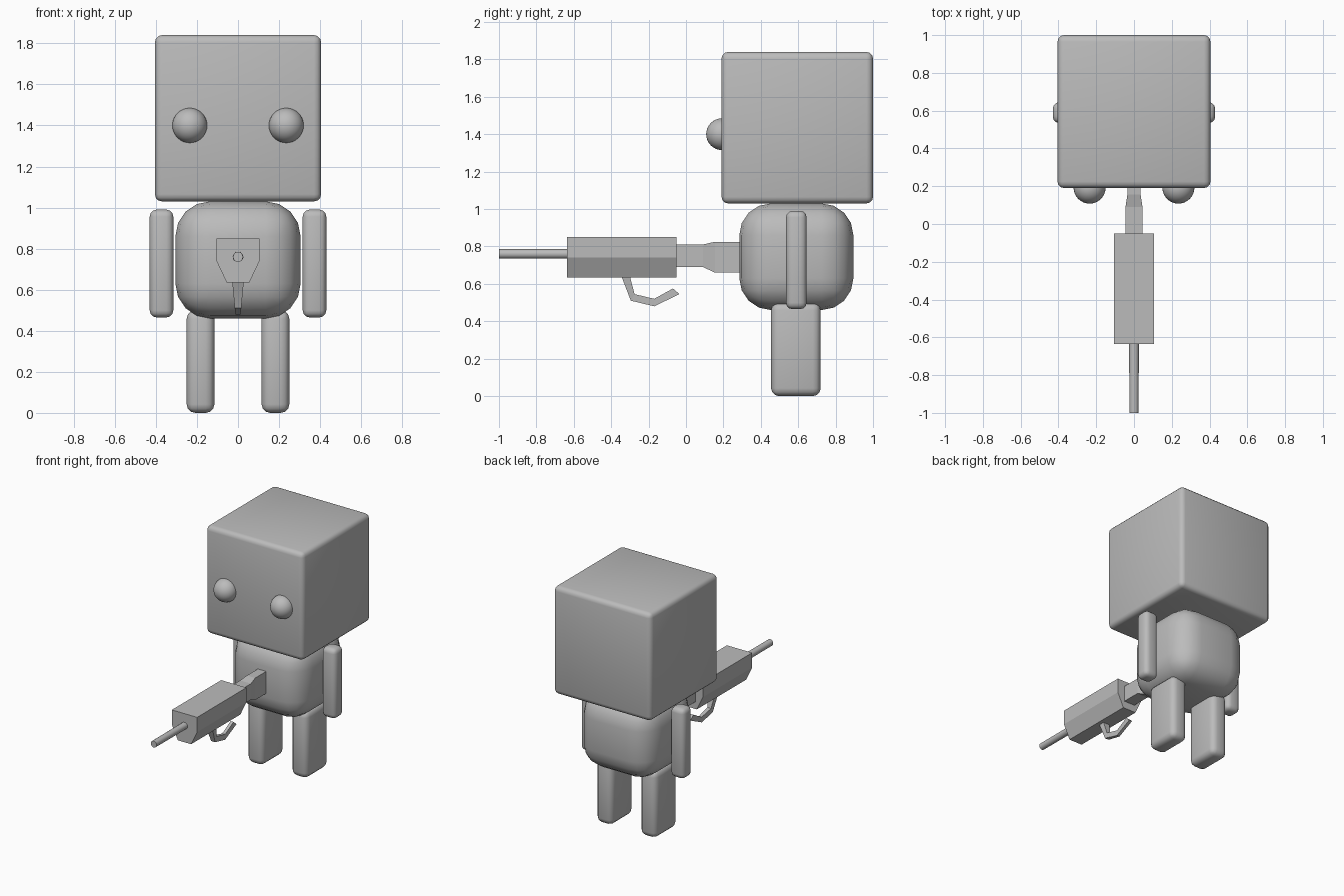
import bpy, bmesh, math
from mathutils import Matrix, Vector

if "Cube" in bpy.data.objects:
    bpy.data.objects.remove(bpy.data.objects["Cube"])

grey = bpy.data.materials.new("plain_grey")
grey.diffuse_color = (0.5, 0.5, 0.5, 1)
grey.use_nodes = True
grey.node_tree.nodes["Principled BSDF"].inputs["Base Color"].default_value = grey.diffuse_color


def finish(bm, name, smooth=False):
    bmesh.ops.recalc_face_normals(bm, faces=bm.faces[:])
    me = bpy.data.meshes.new(name)
    bm.to_mesh(me)
    bm.free()
    me.materials.append(grey)
    if smooth:
        me.shade_smooth()
        me.set_sharp_from_angle(angle=math.radians(50))
    ob = bpy.data.objects.new(name, me)
    bpy.context.collection.objects.link(ob)
    return ob


def rounded_box(name, lo, hi, radius, segments):
    lo, hi = Vector(lo), Vector(hi)
    bm = bmesh.new()
    bmesh.ops.create_cube(bm, size=1, matrix=Matrix.Translation((lo + hi) / 2)
                          @ Matrix.Diagonal((*(hi - lo), 1)))
    bmesh.ops.bevel(bm, geom=bm.edges[:], offset=radius, segments=segments,
                    profile=0.5, affect='EDGES')
    return finish(bm, name, True)


def loft(name, rings):
    """Skin a list of equal-length point rings and cap both ends."""
    bm = bmesh.new()
    vs = [[bm.verts.new(p) for p in ring] for ring in rings]
    n = len(vs[0])
    for a, b in zip(vs, vs[1:]):
        for i in range(n):
            j = (i + 1) % n
            bm.faces.new((a[i], a[j], b[j], b[i]))
    bm.faces.new(vs[0])
    bm.faces.new(vs[-1])
    return finish(bm, name)


# Head and torso
rounded_box("head", (-0.405, 0.19, 1.03), (0.405, 1.0, 1.84), 0.035, 3)
rounded_box("torso", (-0.305, 0.285, 0.46), (0.305, 0.895, 1.03), 0.17, 4)

# Paired parts: eyes, arms, legs
for side, s in (("left", 1), ("right", -1)):
    bm = bmesh.new()
    bmesh.ops.create_uvsphere(bm, u_segments=32, v_segments=16, radius=0.085,
                              matrix=Matrix.Translation((s * 0.235, 0.193, 1.4)))
    finish(bm, side + "_eye", True)
    ax, lx = sorted((s * 0.315, s * 0.43)), sorted((s * 0.115, s * 0.25))
    rounded_box(side + "_arm", (ax[0], 0.535, 0.465), (ax[1], 0.645, 0.99), 0.034, 3)
    rounded_box(side + "_leg", (lx[0], 0.455, 0.0), (lx[1], 0.72, 0.5), 0.042, 3)

# Blaster body: six-sided section narrowing at the bottom
section = [(-0.105, 0.85), (0.105, 0.85), (0.105, 0.74),
           (0.055, 0.635), (-0.055, 0.635), (-0.105, 0.74)]
loft("blaster_body", [[(x, y, z) for x, z in section] for y in (-0.635, -0.05)])

# Barrel
circle = [(math.cos(a * math.tau / 16), math.sin(a * math.tau / 16)) for a in range(16)]
barrel = loft("blaster_barrel", [[(r * c, y, 0.76 + 0.025 * d) for c, d in circle]
                                 for y, r in ((-1.0, 0.024), (-0.63, 0.026))])
barrel.data.shade_smooth()
barrel.data.set_sharp_from_angle(angle=math.radians(50))

# Stock joining the blaster to the torso: y, half width, bottom, top
stock = [(-0.055, 0.045, 0.69, 0.81), (0.09, 0.045, 0.69, 0.81),
         (0.155, 0.035, 0.66, 0.825), (0.30, 0.035, 0.66, 0.825)]
loft("blaster_stock", [[(-w, y, b), (w, y, b), (w, y, t), (-w, y, t)]
                       for y, w, b, t in stock])

# Bent handle under the blaster: outer point, inner point, half width
handle = [((-0.345, 0.64), (-0.30, 0.64), 0.028), ((-0.295, 0.51), (-0.275, 0.545), 0.016),
          ((-0.17, 0.48), (-0.17, 0.52), 0.012), ((-0.035, 0.545), (-0.07, 0.575), 0.012)]
loft("blaster_handle", [[(-w, *o), (w, *o), (w, *i), (-w, *i)] for o, i, w in handle])
